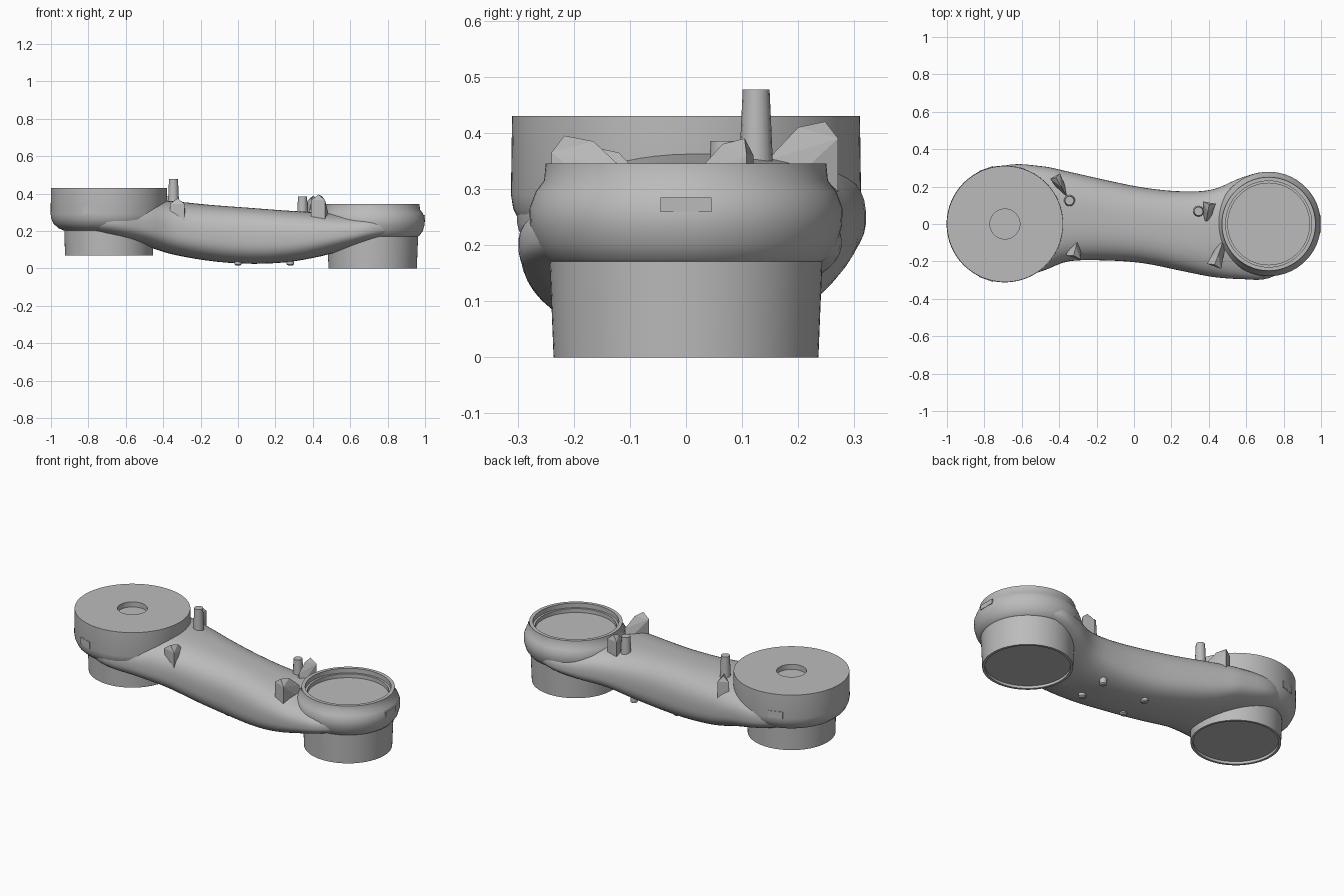
import bpy, bmesh
from math import sin, cos, pi, radians, copysign
from mathutils import Matrix, Vector

cube = bpy.data.objects.get("Cube")
if cube:
    bpy.data.objects.remove(cube, do_unlink=True)

grey = bpy.data.materials.new("plain grey")
grey.use_nodes = True
grey.diffuse_color = (.5, .5, .5, 1)
grey.node_tree.nodes["Principled BSDF"].inputs["Base Color"].default_value = (.5, .5, .5, 1)


def finish(name, bm, smooth_angle=None):
    """Turn a bmesh into a named, coloured object."""
    bmesh.ops.recalc_face_normals(bm, faces=bm.faces)
    mesh = bpy.data.meshes.new(name)
    bm.to_mesh(mesh)
    bm.free()
    mesh.materials.append(grey)
    obj = bpy.data.objects.new(name, mesh)
    bpy.context.collection.objects.link(obj)
    if smooth_angle:
        bpy.ops.object.select_all(action='DESELECT')
        obj.select_set(True)
        bpy.context.view_layer.objects.active = obj
        bpy.ops.object.shade_smooth_by_angle(angle=radians(smooth_angle))
    return obj


def skin(bm, rings):
    """Bridge a list of closed vertex rings."""
    for a, b in zip(rings, rings[1:]):
        n = len(a)
        for i in range(n):
            j = (i + 1) % n
            bm.faces.new((a[i], a[j], b[j], b[i]))


def lathe(name, x, y, profile, sides=96):
    """Revolve (radius, height) points; the two end rings are capped."""
    bm = bmesh.new()
    rings = [[bm.verts.new((x + r * cos(2 * pi * i / sides), y + r * sin(2 * pi * i / sides), z))
              for i in range(sides)] for r, z in profile]
    skin(bm, rings)
    bm.faces.new(rings[0])
    bm.faces.new(rings[-1])
    return finish(name, bm, 35)


def spline(p0, p1, p2, p3, t):
    """Smooth blend between p1 and p2."""
    return [b + .5 * t * (c - a + t * (2 * a - 5 * b + 4 * c - d + t * (3 * (b - c) + d - a)))
            for a, b, c, d in zip(p0, p1, p2, p3)]


# Arm: rounded sections lofted along x (x, front edge, back edge, bottom, top)
stations = [
    (-.92, -.18, .18, .21, .36), (-.7, -.3, .31, .165, .37), (-.5, -.255, .31, .12, .37),
    (-.35, -.2, .28, .075, .36), (-.15, -.195, .235, .04, .34), (.05, -.21, .195, .025, .325),
    (.25, -.25, .175, .032, .31), (.42, -.283, .185, .06, .3), (.58, -.295, .25, .1, .292),
    (.72, -.29, .275, .14, .29), (.9, -.2, .2, .18, .285)]
bm = bmesh.new()
rings = []
last = len(stations) - 1


def add_section(x, front, back, low, high, sides=56, power=.75):
    mid = low + .45 * (high - low)
    ring = []
    for i in range(sides):
        a = 2 * pi * (i + .5) / sides
        u = copysign(abs(cos(a)) ** power, cos(a))
        v = copysign(abs(sin(a)) ** power, sin(a))
        y = (front + back) / 2 + u * (back - front) / 2
        ring.append(bm.verts.new((x, y, mid + v * (high - mid if v > 0 else mid - low))))
    rings.append(ring)


for k in range(last):
    quad = [stations[min(max(k + o, 0), last)] for o in (-1, 0, 1, 2)]
    for s in range(5):
        add_section(*spline(*quad, s / 5))
add_section(*stations[last])
skin(bm, rings)
bm.faces.new(rings[0])
bm.faces.new(rings[-1])
finish("arm_body", bm, 40)

# Large drum with a shallow centre hole, and the socket below it
lathe("large_drum", -.69, 0, [
    (.08, .4), (.08, .43), (.31, .43), (.312, .29), (.308, .265),
    (.295, .238), (.27, .215), (.235, .2)])
lathe("large_drum_socket", -.69, 0, [
    (.24, .25), (.235, .07), (.222, .07), (.222, .085)])

# Open cup with a stepped rim and a swollen collar, and the socket below it
lathe("cup_collar", .72, 0, [
    (.218, .295), (.218, .318), (.23, .318), (.23, .345), (.25, .345), (.253, .315),
    (.268, .295), (.279, .265), (.278, .235), (.268, .2), (.25, .175), (.235, .165)])
lathe("cup_socket", .72, 0, [
    (.245, .22), (.236, 0), (.222, 0), (.222, .015)])


# Guide fins: a gabled outer end sloping down to a narrow inner end
def fin(name, x, y, degrees, length, width, base, top):
    bm = bmesh.new()
    h, w = length / 2, width / 2
    for p in ((h, -w, base), (h, w, base), (h, -w, top - .03), (h, w, top - .03),
              (h - .01, 0, top), (0, 0, top - .01), (-h, -w / 2, base), (-h, w / 2, base),
              (-h, 0, base + (top - base) / 2)):
        bm.verts.new(p)
    bmesh.ops.convex_hull(bm, input=bm.verts[:])
    bm.transform(Matrix.Translation((x, y, 0)) @ Matrix.Rotation(radians(degrees), 4, 'Z'))
    finish(name, bm)


fin("front_drum_fin", -.31, -.12, -105, .12, .08, .23, .375)
fin("back_drum_fin", -.39, .2, 120, .13, .06, .28, .42)
fin("front_cup_fin", .45, -.165, -110, .13, .08, .26, .395)
fin("back_cup_fin", .395, .065, 80, .1, .07, .26, .39)

# Upright posts and underside pegs
lathe("tall_post", -.345, .125, [(.032, .3), (.024, .477)], 16)
lathe("short_post", .345, .068, [(.03, .27), (.024, .385)], 12)
for x, place in ((0, "middle"), (.28, "outer")):
    for y, side in ((-.085, "front"), (.085, "back")):
        lathe(f"{place}_{side}_peg", x, y, [(.02, .08), (.02, .022), (.012, .016)], 12)


# Thin raised tabs on the drum and collar walls
def tab(name, x, radius, degrees, z, width, height):
    bm = bmesh.new()
    bmesh.ops.create_cube(bm, size=1)
    bmesh.ops.scale(bm, vec=Vector((.009, width, height)), verts=bm.verts)
    bm.transform(Matrix.Translation((x, 0, z)) @ Matrix.Rotation(radians(degrees), 4, 'Z')
                 @ Matrix.Translation((radius, 0, 0)))
    finish(name, bm)


tab("front_drum_tab", -.69, .309, -109, .31, .08, .04)
tab("back_drum_tab", -.69, .309, 109, .31, .08, .04)
tab("cup_tab", .72, .276, 0, .272, .09, .026)
